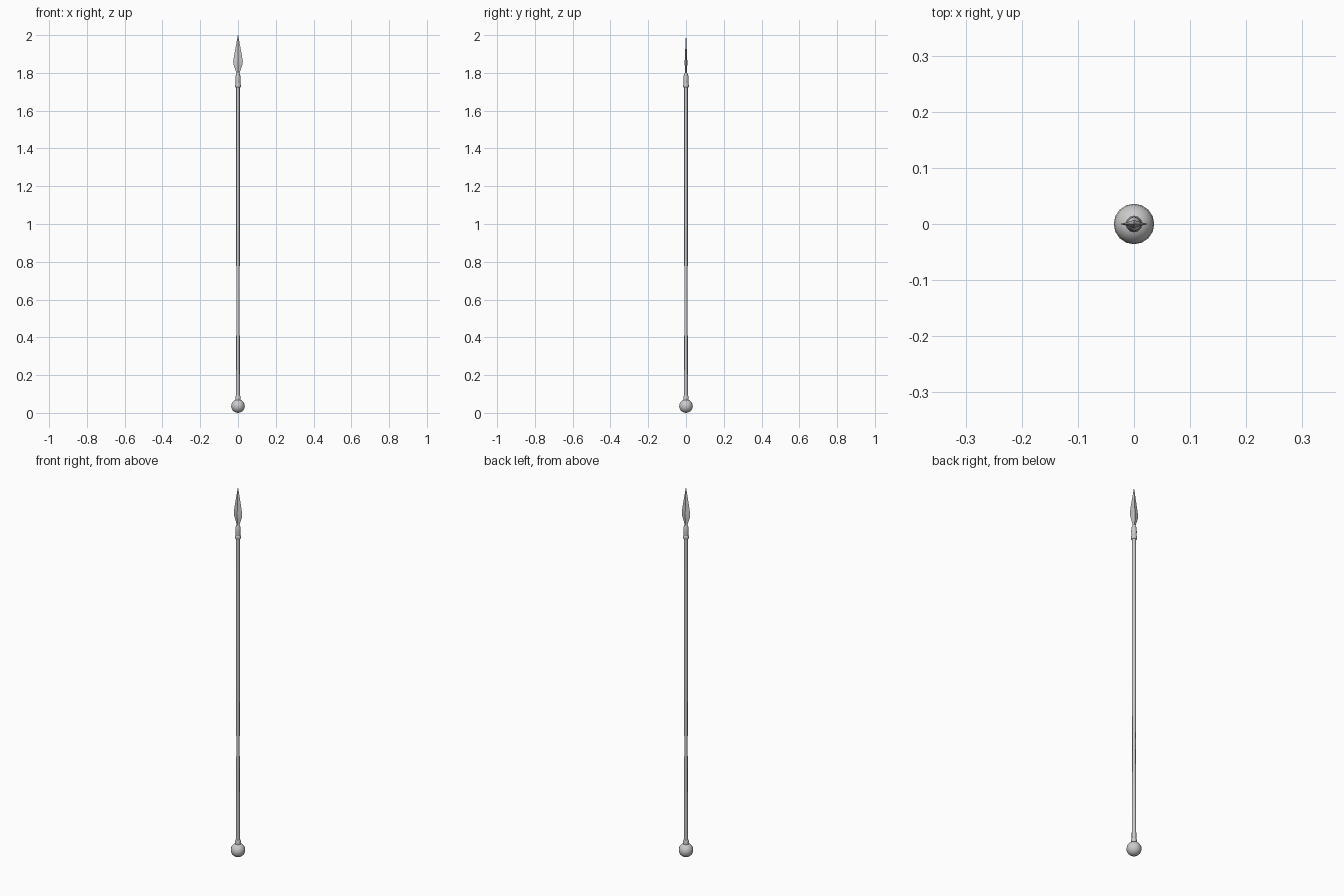
import bpy, bmesh
from math import cos, sin, pi

if "Cube" in bpy.data.objects:
    bpy.data.objects.remove(bpy.data.objects["Cube"])


def loft(name, rings, smooth=False):
    """Skin a list of equal-length point rings and cap both ends."""
    bm = bmesh.new()
    loops = [[bm.verts.new(p) for p in ring] for ring in rings]
    n = len(loops[0])
    for a, b in zip(loops, loops[1:]):
        for i in range(n):
            j = (i + 1) % n
            bm.faces.new((a[i], a[j], b[j], b[i]))
    bm.faces.new(loops[0][::-1])
    bm.faces.new(loops[-1])
    bmesh.ops.recalc_face_normals(bm, faces=bm.faces)
    mesh = bpy.data.meshes.new(name)
    bm.to_mesh(mesh)
    bm.free()
    obj = bpy.data.objects.new(name, mesh)
    bpy.context.collection.objects.link(obj)
    for p in mesh.polygons:
        p.use_smooth = smooth and len(p.vertices) == 4
    return obj


def circle(z, r, n):
    return [(r * cos(2 * pi * i / n), r * sin(2 * pi * i / n), z) for i in range(n)]


def turned(name, profile, n):
    return loft(name, [circle(z, r, n) for z, r in profile], True)


# Round counterweight at the butt
bpy.ops.mesh.primitive_uv_sphere_add(segments=16, ring_count=10, radius=0.036,
                                     location=(0, 0, 0.036))
bpy.context.object.name = "pommel_ball"
bpy.ops.object.shade_smooth()

# Small ring where the shaft enters the ball
turned("butt_ring", [(0.065, 0.013), (0.085, 0.014), (0.093, 0.011)], 10)

# Long shaft, slightly slimmer in its lower half
turned("shaft", [(0.06, 0.011), (0.35, 0.0095), (0.6, 0.0085),
                 (0.95, 0.010), (1.35, 0.010), (1.74, 0.0095)], 8)

# Collar and socket that hold the blade
turned("collar", [(1.722, 0.011), (1.726, 0.015), (1.738, 0.015), (1.743, 0.012)], 12)
turned("socket", [(1.74, 0.012), (1.765, 0.0135), (1.785, 0.012), (1.80, 0.007)], 12)


# Leaf blade with a raised central ridge
def blade_ring(z, w, t):
    return [(w, 0, z), (w * .4, t * .5, z), (0, t, z), (-w * .4, t * .5, z),
            (-w, 0, z), (-w * .4, -t * .5, z), (0, -t, z), (w * .4, -t * .5, z)]


loft("blade", [blade_ring(*s) for s in (
    (1.79, 0.006, 0.006), (1.81, 0.012, 0.005), (1.845, 0.024, 0.007),
    (1.86, 0.0255, 0.007), (1.90, 0.019, 0.005), (1.95, 0.010, 0.003),
    (2.0, 0.0008, 0.0006))])
